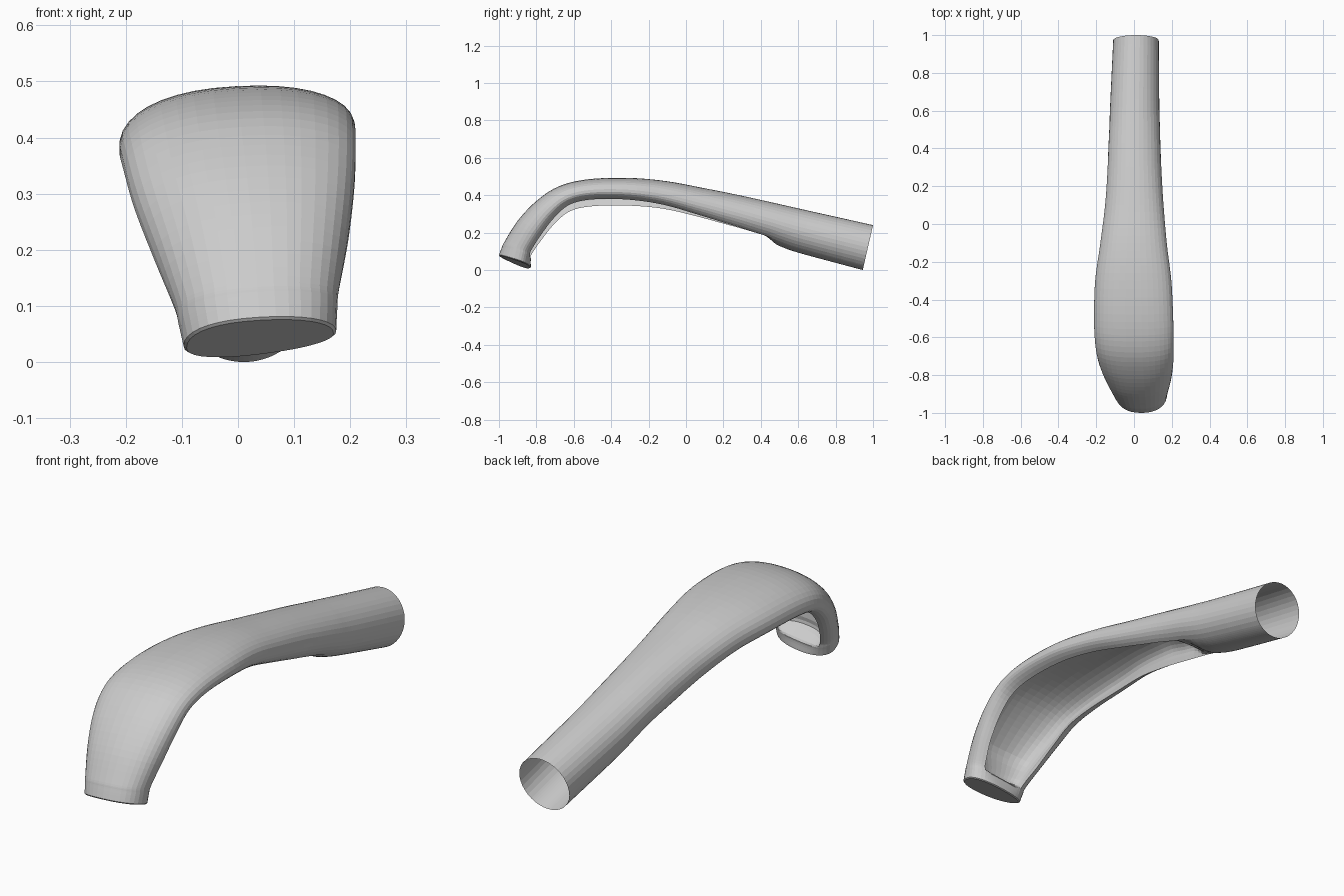
import bpy, bmesh, math

if "Cube" in bpy.data.objects:
    bpy.data.objects.remove(bpy.data.objects["Cube"])

# Stations front to back: top y,z | underside y,z | left x, right x | hollow | tilt
STATIONS = [
    (-1.00, .080, -.83, .016, -.097, .175, 0, .10),
    (-.985, .120, -.822, .055, -.106, .177, .05, .10),
    (-.970, .152, -.81, .088, -.114, .180, .6, .10),
    (-.900, .263, -.755, .165, -.150, .197, 1, .10),
    (-.800, .368, -.69, .250, -.185, .208, 1, .10),
    (-.680, .446, -.61, .318, -.205, .210, 1, .10),
    (-.520, .484, -.49, .343, -.212, .208, 1, .10),
    (-.300, .491, -.30, .342, -.206, .198, 1, .09),
    (-.100, .474, -.12, .318, -.180, .175, 1, .07),
    (.100, .437, .07, .264, -.155, .158, 1, .04),
    (.270, .403, .24, .212, -.142, .147, .8, .02),
    (.430, .368, .40, .166, -.135, .140, .15, 0),
    (.540, .343, .50, .128, -.130, .137, 0, 0),
    (.660, .316, .61, .090, -.126, .134, 0, 0),
    (1.00, .240, .945, .000, -.110, .131, 0, 0),
]
OUTER, INNER, STEPS, SHELL = 28, 20, 5, .03


def spline(a, b, c, d, t):
    return .5 * (2*b + (c-a)*t + (2*a-5*b+4*c-d)*t*t + (3*b-a-3*c+d)*t**3)


def station(i, t):
    """Smoothly interpolated section parameters."""
    last = len(STATIONS) - 1
    p = [STATIONS[min(max(i+k, 0), last)] for k in (-1, 0, 1, 2)]
    v = [spline(*[q[j] for q in p], t) for j in range(8)]
    v[6] = p[1][6] + (p[2][6] - p[1][6]) * t * t * (3 - 2*t)
    # how far the section has become a rounded D instead of a circle
    dee = min(max((.5 - v[0]) / .7, 0), 1)
    return v, dee


def oval(deg, n, hc):
    """Point on the section: x in -1..1, height in 0..1."""
    c, s = math.cos(math.radians(deg)), math.sin(math.radians(deg))
    x = math.copysign(abs(c) ** (2/n), c)
    h = abs(s) ** (2/n)
    return x, hc + (1-hc)*h if s > 0 else hc - hc*h


def ring(v, dee):
    ty, tz, by, bz, xl, xr, hollow, tilt = v
    hw, cx = (xr-xl)/2, (xl+xr)/2
    height = math.hypot(ty-by, tz-bz)
    n, hc = 2 + .25*dee, .5 - .1*dee
    rim = 50 - 8*hollow
    pts = [oval(-rim + (180+2*rim)*k/OUTER, n, hc) for k in range(OUTER+1)]
    # underside: closed arc blended into the hollow inner wall
    sx, sh = 1 - SHELL/hw, 1 - SHELL/(height*(1-hc))
    for k in range(1, INNER):
        t = k / INNER
        x0, h0 = oval(180 + rim + (180-2*rim)*t, n, hc)
        x1, h1 = oval(210 - 240*t, n, hc)
        x1, h1 = x1*sx, hc + (h1-hc)*(sh if h1 > hc else 1)
        pts.append((x0 + (x1-x0)*hollow, h0 + (h1-h0)*hollow))
    return [(cx + x*hw, by + (ty-by)*h,
             bz + (tz-bz)*h + tilt*(1.2 - .6*h)*x*hw) for x, h in pts]


bm = bmesh.new()
rings = []
for i in range(len(STATIONS)-1):
    for s in range(STEPS):
        rings.append([bm.verts.new(p) for p in ring(*station(i, s/STEPS))])
rings.append([bm.verts.new(p) for p in ring(*station(len(STATIONS)-2, 1))])

# Skin between the sections; the back end of the tube stays open
for a, b in zip(rings, rings[1:]):
    for k in range(len(a)):
        m = (k+1) % len(a)
        bm.faces.new((a[k], a[m], b[m], b[k]))
# Flat cap on the front tip, with a small softened edge
cap = bm.faces.new(rings[0])
bmesh.ops.recalc_face_normals(bm, faces=bm.faces)
bmesh.ops.inset_region(bm, faces=[cap], thickness=.005, depth=.004)

mesh = bpy.data.meshes.new("hollow_handle")
bm.to_mesh(mesh)
bm.free()
obj = bpy.data.objects.new("hollow_handle", mesh)
bpy.context.collection.objects.link(obj)
